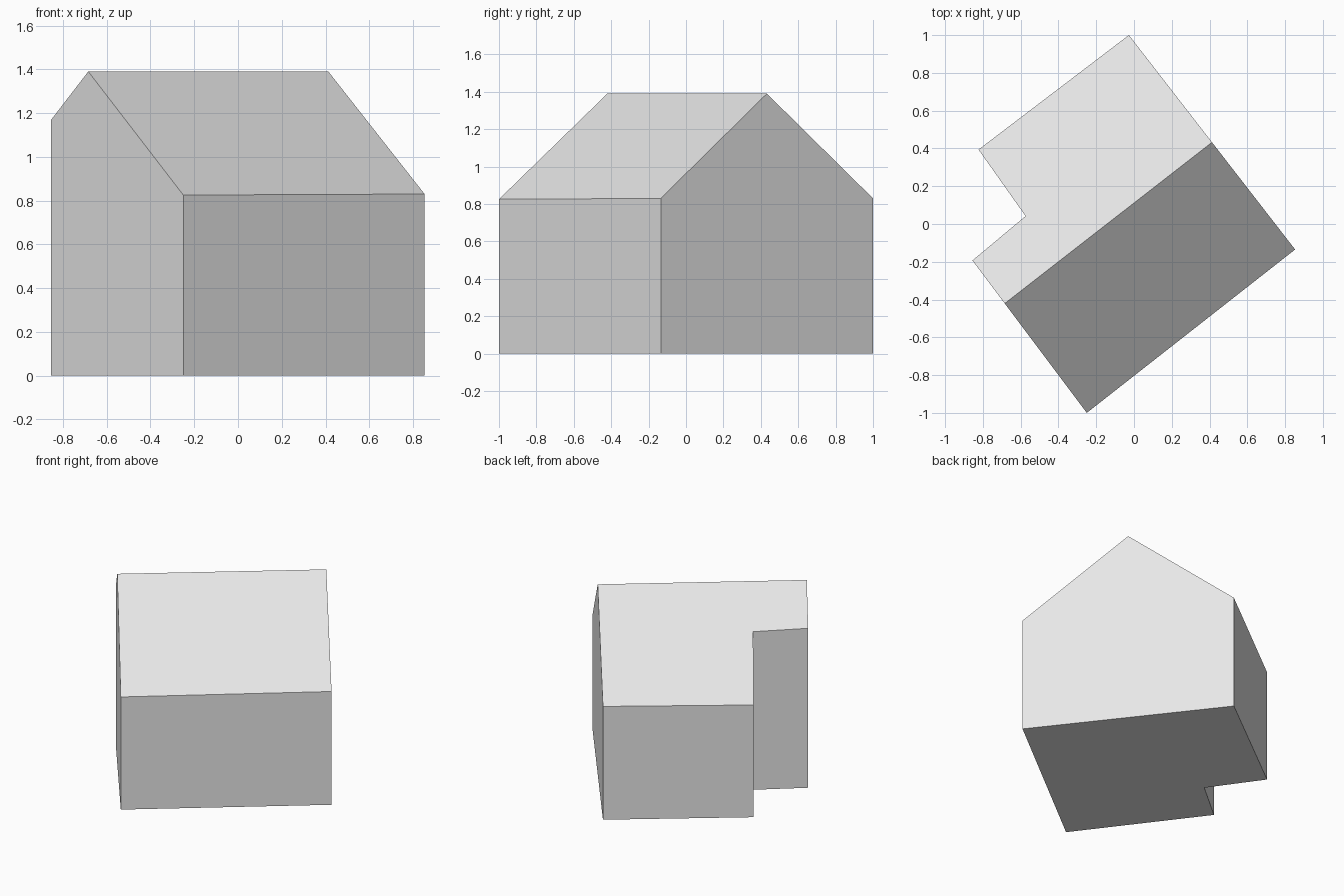
import bpy, bmesh
from mathutils import Vector

cube = bpy.data.objects.get("Cube")
if cube:
    bpy.data.objects.remove(cube, do_unlink=True)

EAVE, RIDGE = 0.83, 1.39

# Plan corners of the notched, rotated footprint
front, right, back, left, notch, side = [Vector(p) for p in (
    (-0.25, -1.0), (0.853, -0.135), (-0.027, 1.0),
    (-0.823, 0.394), (-0.574, 0.042), (-0.855, -0.193))]

# Ridge ends lie on the two gable walls
ridge_right = (right + back) / 2
ridge_left = front.lerp(side, 0.718)
along = (ridge_right - ridge_left).normalized()
half_span = abs(along.cross(right - ridge_right))


def roof_height(p):
    """Height of the pitched roof above a plan point."""
    distance = abs(along.cross(p - ridge_right))
    return RIDGE - (RIDGE - EAVE) * distance / half_span


plan = [front, right, ridge_right, back, left, notch, side, ridge_left]
bm = bmesh.new()
low = [bm.verts.new((p.x, p.y, 0)) for p in plan]
top = [bm.verts.new((p.x, p.y, roof_height(p))) for p in plan]

# Floor, front roof slope, notched back roof slope
bm.faces.new(low[::-1])
bm.faces.new([top[7]] + top[:3])
bm.faces.new(top[2:])

# Walls around the footprint
for i in range(len(plan)):
    j = (i + 1) % len(plan)
    bm.faces.new((low[i], low[j], top[j], top[i]))

# Join the two halves of each gable into one flat face
bmesh.ops.dissolve_limit(bm, angle_limit=0.01, verts=bm.verts, edges=bm.edges)
bmesh.ops.recalc_face_normals(bm, faces=bm.faces)

mesh = bpy.data.meshes.new("house_body")
bm.to_mesh(mesh)
bm.free()
house = bpy.data.objects.new("house_body", mesh)
bpy.context.collection.objects.link(house)

# Plain light grey finish
grey = bpy.data.materials.new("light_grey")
grey.use_nodes = True
colour = (0.8, 0.8, 0.8, 1)
grey.diffuse_color = colour
grey.node_tree.nodes["Principled BSDF"].inputs["Base Color"].default_value = colour
mesh.materials.append(grey)
